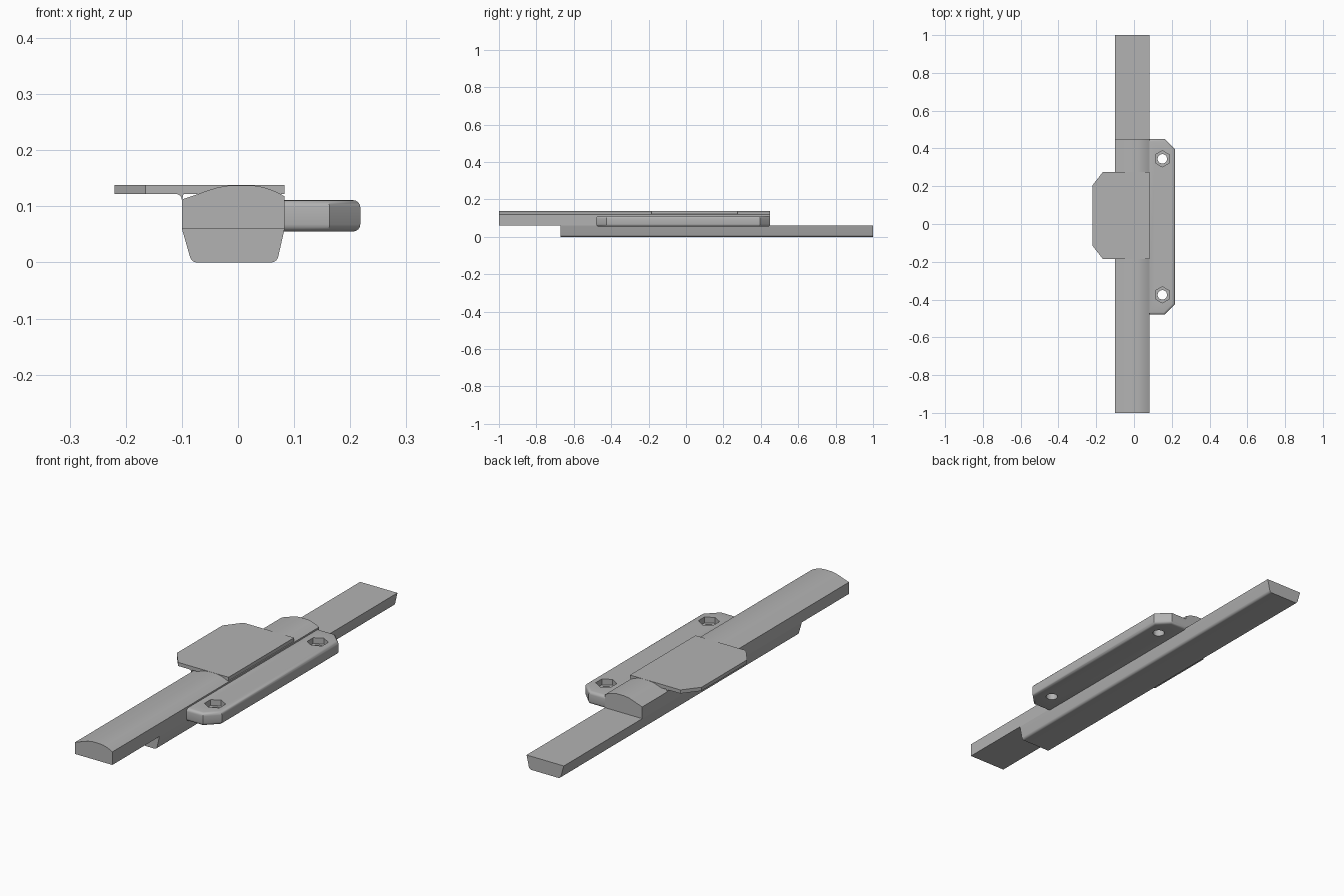
import bpy, bmesh, math

if "Cube" in bpy.data.objects:
    bpy.data.objects.remove(bpy.data.objects["Cube"])

grey = bpy.data.materials.new("plain_grey")
grey.diffuse_color = (0.45, 0.45, 0.45, 1)
grey.use_nodes = True
grey.node_tree.nodes["Principled BSDF"].inputs["Base Color"].default_value = grey.diffuse_color


def prism(name, pts, lo, hi, axis):
    """Extrude a closed 2D outline along y (outline in xz) or z (outline in xy)."""
    bm = bmesh.new()
    place = (lambda p, t: (p[0], t, p[1])) if axis == 'y' else (lambda p, t: (p[0], p[1], t))
    a = [bm.verts.new(place(p, lo)) for p in pts]
    b = [bm.verts.new(place(p, hi)) for p in pts]
    n = len(pts)
    bm.faces.new(a)
    bm.faces.new(b[::-1])
    for i in range(n):
        bm.faces.new((a[i], b[i], b[(i + 1) % n], a[(i + 1) % n]))
    bmesh.ops.recalc_face_normals(bm, faces=bm.faces)
    me = bpy.data.meshes.new(name)
    bm.to_mesh(me)
    bm.free()
    me.materials.append(grey)
    ob = bpy.data.objects.new(name, me)
    bpy.context.collection.objects.link(ob)
    return ob


def ngon(cx, cy, r, n, start=0.0):
    return [(cx + r * math.cos(start + math.tau * i / n),
             cy + r * math.sin(start + math.tau * i / n)) for i in range(n)]


def arc(cx, cz, r, a0, a1, n=5):
    return [(cx + r * math.cos(math.radians(a0 + (a1 - a0) * i / n)),
             cz + r * math.sin(math.radians(a0 + (a1 - a0) * i / n))) for i in range(n + 1)]


def smooth(ob, angle=30):
    bpy.ops.object.select_all(action='DESELECT')
    ob.select_set(True)
    bpy.context.view_layer.objects.active = ob
    bpy.ops.object.shade_smooth_by_angle(angle=math.radians(angle))


L, R = -0.10, 0.083

# Upper rail with a crowned top
crown = [(R, 0.118), (0.068, 0.126), (0.052, 0.132), (0.037, 0.136), (0.022, 0.1375),
         (-0.014, 0.1375), (-0.035, 0.134), (-0.055, 0.128), (-0.075, 0.1205), (-0.092, 0.115), (L, 0.112)]
upper = prism("upper_rail", [(L, 0.06), (R, 0.06)] + crown, -1.0, 0.45, 'y')
smooth(upper)

# Lower rail, tapered with rounded bottom edges
lower_pts = ([(L, 0.06)] + arc(-0.073, 0.013, 0.013, 190, 270)
             + arc(0.059, 0.013, 0.013, 270, 350) + [(R, 0.06)])
smooth(prism("lower_rail", lower_pts, -0.67, 1.0, 'y'))

# Thumb plate with clipped outer corners
prism("thumb_plate", [(R, -0.185), (R, 0.275), (-0.165, 0.275), (-0.22, 0.205),
                      (-0.22, -0.115), (-0.165, -0.185)], 0.122, 0.138, 'z')

# Fillet where the plate meets the rail side
fillet = [(L + 0.003, 0.1225)] + arc(L - 0.011, 0.111, 0.011, 90, 0)
smooth(prism("plate_fillet", fillet, -0.185, 0.275, 'y'))

# Side bar with clipped corners and rounded outer edges
bar = prism("side_bar", [(R - 0.003, -0.48), (0.163, -0.48), (0.218, -0.425), (0.218, 0.395),
                         (0.163, 0.45), (R - 0.003, 0.45)], 0.055, 0.111, 'z')
bm = bmesh.new()
bm.from_mesh(bar.data)
rim = [e for e in bm.edges if abs(e.verts[0].co.z - e.verts[1].co.z) < 1e-4
       and max(v.co.x for v in e.verts) > R + 0.01]
bmesh.ops.bevel(bm, geom=rim, offset=0.013, segments=4, profile=0.5, affect='EDGES')
bm.to_mesh(bar.data)
bm.free()

# Screw holes and hexagonal nut pockets
for i, y in enumerate((0.345, -0.375)):
    for kind, pts, z0 in (("hole", ngon(0.15, y, 0.025, 24), 0.0),
                          ("pocket", ngon(0.15, y, 0.043, 6, math.pi / 2), 0.085)):
        cutter = prism(f"{kind}_cutter_{i}", pts, z0, 0.2, 'z')
        cutter.hide_render = True
        cutter.hide_viewport = True
        mod = bar.modifiers.new(f"{kind}_{i}", 'BOOLEAN')
        mod.operation = 'DIFFERENCE'
        mod.solver = 'EXACT'
        mod.object = cutter
smooth(bar)
